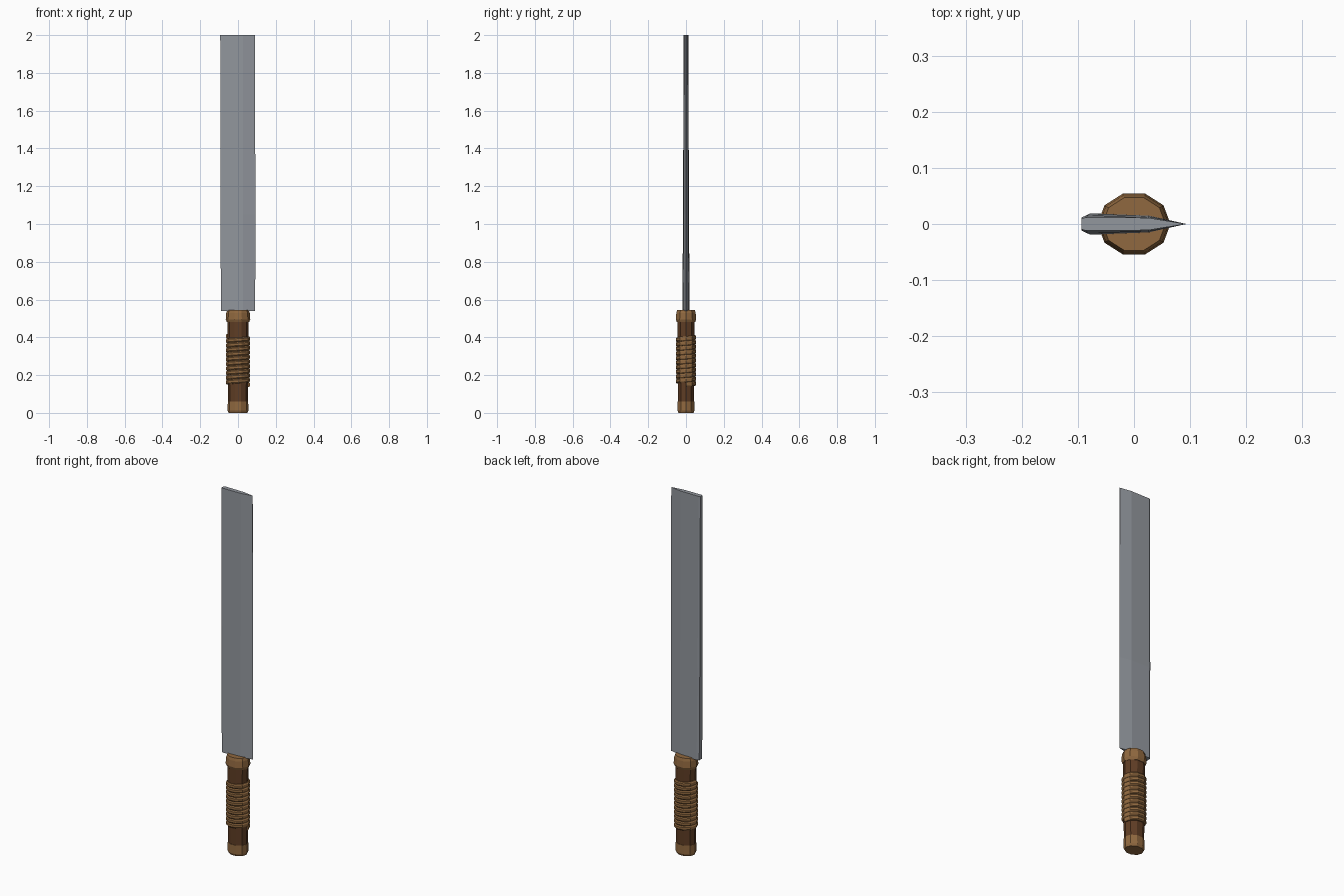
import bpy, bmesh, math

if "Cube" in bpy.data.objects:
    bpy.data.objects.remove(bpy.data.objects["Cube"])

def material(name, rgb):
    m = bpy.data.materials.new(name)
    m.diffuse_color = (*rgb, 1)
    m.use_nodes = True
    m.node_tree.nodes["Principled BSDF"].inputs["Base Color"].default_value = m.diffuse_color
    return m

steel = material("steel", (0.29, 0.31, 0.34))
tan = material("tan leather", (0.28, 0.14, 0.05))
brown = material("dark wood", (0.115, 0.047, 0.018))

def loft(name, rings, mat, closed=True):
    """Skin a list of equal-length point rings and cap both ends."""
    bm = bmesh.new()
    vs = [[bm.verts.new(p) for p in ring] for ring in rings]
    n = len(vs[0])
    for a, b in zip(vs, vs[1:]):
        for i in range(n):
            j = (i + 1) % n
            bm.faces.new((a[i], a[j], b[j], b[i]))
    bm.faces.new(vs[0][::-1])
    bm.faces.new(vs[-1])
    bmesh.ops.recalc_face_normals(bm, faces=bm.faces)
    me = bpy.data.meshes.new(name)
    bm.to_mesh(me)
    bm.free()
    me.materials.append(mat)
    ob = bpy.data.objects.new(name, me)
    bpy.context.collection.objects.link(ob)
    return ob

SIDES = 10

def turned(name, profile, mat):
    """Ten-sided oval part from (x radius, y radius, z) rows."""
    loft(name, [[(rx * math.cos(2 * math.pi * i / SIDES),
                  ry * math.sin(2 * math.pi * i / SIDES) / math.sin(0.4 * math.pi), z)
                 for i in range(SIDES)] for rx, ry, z in profile], mat)

# Handle core, pommel and collar
turned("grip", [(0.052, 0.042, 0.05), (0.054, 0.043, 0.15),
                (0.056, 0.045, 0.41), (0.057, 0.046, 0.49)], brown)
turned("pommel", [(0.050, 0.040, 0.0), (0.055, 0.045, 0.012),
                  (0.054, 0.044, 0.06)], tan)
turned("collar", [(0.059, 0.048, 0.48), (0.065, 0.054, 0.495),
                  (0.062, 0.051, 0.53), (0.056, 0.047, 0.545)], tan)

# Cord wound around the grip as a rising spiral
TURNS, PITCH, START = 10.5, 0.0243, 0.15
section = [(-0.010, -0.5), (0.005, -0.48), (0.009, -0.25),
           (0.009, 0.25), (0.005, 0.48), (-0.010, 0.5)]
rings = []
for k in range(int(TURNS * SIDES) + 1):
    a = 2 * math.pi * k / SIDES
    z = START + PITCH * k / SIDES
    rings.append([((0.055 + d) * math.cos(a),
                   (0.044 + d) * math.sin(a) / math.sin(0.4 * math.pi),
                   z + h * PITCH) for d, h in section])
loft("grip_wrap", rings, tan)

# Blade: flat chamfered spine, wide cheek, then a bevel to the sharp edge
def blade_ring(z, half):
    return [(x, y, z) for x, y in half] + [(x, -y, z) for x, y in half[::-1]] 

def blade_section(z, spine, spine_y, cheek, cheek_y, bevel_y, edge):
    half = [(spine, spine_y), (cheek, cheek_y), (0.026, bevel_y), (edge, 0.0004)]
    return blade_ring(z, half)

loft("blade", [blade_section(0.54, -0.090, 0.013, -0.078, 0.019, 0.0150, 0.091),
               blade_section(1.05, -0.093, 0.012, -0.082, 0.016, 0.0135, 0.092),
               blade_section(2.00, -0.094, 0.009, -0.086, 0.012, 0.0110, 0.090)], steel)
